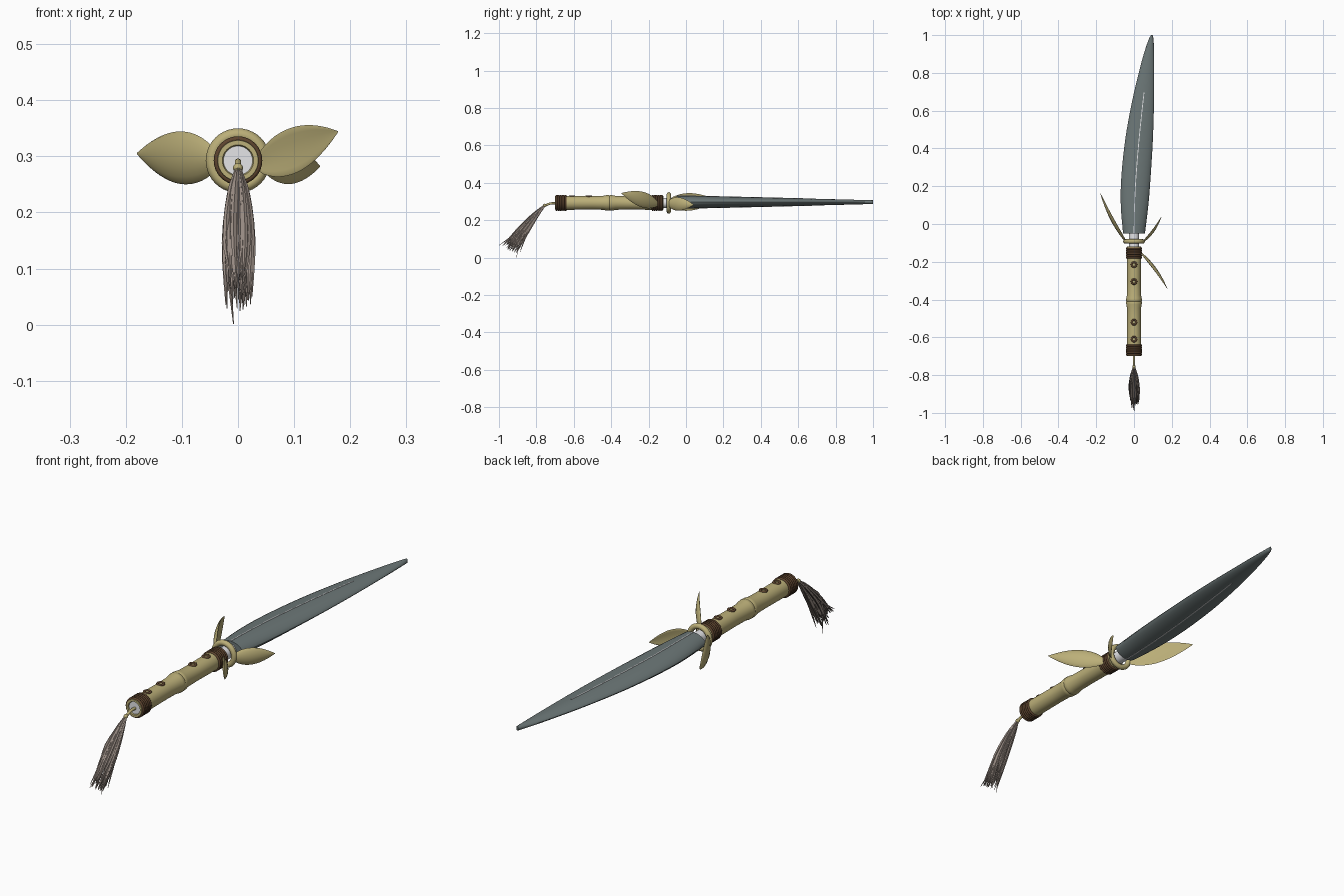
import bpy, bmesh, math, random
from mathutils import Vector

if "Cube" in bpy.data.objects:
    bpy.data.objects.remove(bpy.data.objects["Cube"])

random.seed(4)
AXIS_Z = 0.2925


def material(name, rgb):
    m = bpy.data.materials.new(name)
    m.diffuse_color = (*rgb, 1)
    m.use_nodes = True
    m.node_tree.nodes["Principled BSDF"].inputs["Base Color"].default_value = m.diffuse_color
    return m


STEEL = material("steel grey", (0.15, 0.185, 0.185))
BAMBOO = material("bamboo tan", (0.50, 0.43, 0.19))
BROWN = material("cord brown", (0.11, 0.058, 0.028))
PALE = material("pale core", (0.78, 0.78, 0.80))
HAIR = material("tassel taupe", (0.34, 0.28, 0.245))


def finish(bm, name, mat, angle=40):
    bmesh.ops.remove_doubles(bm, verts=bm.verts, dist=1e-5)
    bmesh.ops.recalc_face_normals(bm, faces=bm.faces)
    me = bpy.data.meshes.new(name)
    bm.to_mesh(me)
    bm.free()
    ob = bpy.data.objects.new(name, me)
    bpy.context.collection.objects.link(ob)
    me.materials.append(mat)
    bpy.ops.object.select_all(action='DESELECT')
    ob.select_set(True)
    bpy.context.view_layer.objects.active = ob
    bpy.ops.object.shade_smooth_by_angle(angle=math.radians(angle))
    return ob


def loft(bm, rings, cap=True):
    """Skin a list of closed rings of points."""
    vs = [[bm.verts.new(p) for p in r] for r in rings]
    n = len(vs[0])
    for a, b in zip(vs, vs[1:]):
        for i in range(n):
            bm.faces.new((a[i], a[(i + 1) % n], b[(i + 1) % n], b[i]))
    if cap:
        bm.faces.new(vs[0])
        bm.faces.new(vs[-1])


def lathe(name, profile, mat, sides=32, cap=True):
    """Turn (y, radius) pairs around the grip axis."""
    bm = bmesh.new()
    angles = [2 * math.pi * i / sides for i in range(sides)]
    loft(bm, [[(r * math.cos(a), y, AXIS_Z + r * math.sin(a)) for a in angles]
              for y, r in profile], cap)
    return finish(bm, name, mat)


def tube(bm, pts, radii, sides=6):
    rings = []
    for i, p in enumerate(pts):
        d = (pts[min(i + 1, len(pts) - 1)] - pts[max(i - 1, 0)]).normalized()
        u = d.cross(Vector((1, 0, 0))).normalized()
        v = d.cross(u)
        rings.append([p + radii[i] * (u * math.cos(k * 2 * math.pi / sides)
                                      + v * math.sin(k * 2 * math.pi / sides))
                      for k in range(sides)])
    loft(bm, rings)


def smooth_points(pts, steps=4):
    """Catmull-Rom through the given tuples."""
    P = [Vector(p) for p in pts]
    P = [2 * P[0] - P[1]] + P + [2 * P[-1] - P[-2]]
    out = []
    for i in range(1, len(P) - 2):
        a, b, c, d = P[i - 1:i + 3]
        for k in range(steps):
            t = k / steps
            out.append(0.5 * (2 * b + (c - a) * t + (2 * a - 5 * b + 4 * c - d) * t * t
                              + (3 * b - a - 3 * c + d) * t ** 3))
    return out + [P[-2]]


def torus(name, loc, major, minor, mat, rot=(0, 0, 0), seg=32, mseg=10):
    bpy.ops.mesh.primitive_torus_add(location=loc, rotation=rot, major_radius=major,
                                     minor_radius=minor, major_segments=seg, minor_segments=mseg)
    ob = bpy.context.object
    ob.name = name
    ob.data.materials.append(mat)
    bpy.ops.object.shade_smooth()
    return ob


# Hollow bamboo grip with a swollen node in the middle
lathe("grip", [(-0.695, 0.026), (-0.70, 0.028), (-0.70, 0.036), (-0.69, 0.038),
               (-0.62, 0.037), (-0.50, 0.036), (-0.445, 0.037), (-0.425, 0.041),
               (-0.413, 0.042), (-0.409, 0.040), (-0.405, 0.042), (-0.393, 0.041),
               (-0.375, 0.037), (-0.30, 0.036), (-0.20, 0.037), (-0.125, 0.038),
               (-0.12, 0.036), (-0.12, 0.026)], BAMBOO, cap=False)

# Pale core running through the grip into the blade
lathe("core", [(-0.694, 0.027), (-0.03, 0.027)], PALE)

# Cord wraps at both ends of the grip
for label, start in (("rear", -0.692), ("front", -0.178)):
    for i in range(6):
        torus(f"{label}_wrap_{i + 1}", (0, start + i * 0.0098, AXIS_Z), 0.038, 0.0053,
              BROWN, (math.pi / 2, 0, 0), mseg=8)

# Guard ring
torus("guard_ring", (0, -0.092, AXIS_Z), 0.046, 0.0115, BAMBOO, (math.pi / 2, 0, 0), 40, 12)

# Eyelets along the top of the grip
for i, y in enumerate((-0.61, -0.52, -0.305, -0.215)):
    torus(f"eyelet_{i + 1}", (0, y, AXIS_Z + 0.0355), 0.0125, 0.0052, BROWN, seg=16, mseg=8)

# Leaf-shaped blade: stations of (y, left x, right x, half thickness)
stations = smooth_points([
    (-0.05, -0.058, 0.058, 0.032), (0.10, -0.070, 0.076, 0.034), (0.25, -0.067, 0.088, 0.032),
    (0.45, -0.046, 0.100, 0.027), (0.65, -0.010, 0.106, 0.022), (0.82, 0.030, 0.107, 0.017),
    (0.92, 0.058, 0.106, 0.013), (0.98, 0.079, 0.103, 0.011), (1.0, 0.090, 0.099, 0.008)]
    and [(-0.05, -0.058, 0.058), (0.10, -0.070, 0.076), (0.25, -0.067, 0.088),
         (0.45, -0.046, 0.100), (0.65, -0.010, 0.106), (0.82, 0.030, 0.107),
         (0.92, 0.058, 0.106), (0.98, 0.079, 0.103), (1.0, 0.090, 0.099)])


def blade_half_thickness(y):
    return 0.034 - 0.024 * max(0.0, y) ** 1.1


def blade_ring(y, xl, xr):
    h, c, w = blade_half_thickness(y), (xl + xr) / 2, (xr - xl) / 2
    return [(c + w * math.cos(a), y, AXIS_Z + 0.004 + h * math.sin(a) * abs(math.sin(a)) ** 0.3)
            for a in (2 * math.pi * k / 24 for k in range(24))]


bm = bmesh.new()
loft(bm, [blade_ring(*s) for s in stations])
finish(bm, "blade", STEEL)

# Fine pale centre lines on both blade faces
for label, side in (("upper", 1), ("lower", -1)):
    bm = bmesh.new()
    line = [s for s in stations if s[0] < 0.72]
    rings = []
    for y, xl, xr in line:
        c = (xl + xr) / 2
        z = AXIS_Z + 0.004 + side * blade_half_thickness(y)
        rings.append([(c + dx, y, z + dz) for dx, dz in
                      ((-0.002, -0.001), (0.002, -0.001), (0.002, 0.001), (-0.002, 0.001))])
    loft(bm, rings)
    finish(bm, f"{label}_centre_line", PALE)


# Cupped leaves sprouting around the guard
def leaf(name, base, tip, half_width, bow):
    base, tip = Vector(base), Vector(tip)
    d = (tip - base).normalized()
    n = d.cross(Vector((0, 0, 1))).normalized()
    up = n.cross(d).normalized()
    bm = bmesh.new()
    rings = []
    for i in range(17):
        t = i / 16
        w = half_width * max(0.03, math.sin(math.pi * (0.06 + 0.94 * t ** 0.85)) ** 0.85
                             if t < 1 else 0)
        mid = base.lerp(tip, t) + n * bow * math.sin(math.pi * t)
        ring = []
        for k in range(16):
            a = 2 * math.pi * k / 16
            u = math.cos(a)
            cup = 0.22 * w * (u * u - 0.4) * (1 if bow < 0 else -1)
            ring.append(mid + up * w * u + n * (0.16 * w * math.sin(a) + cup))
        rings.append(ring)
    loft(bm, rings)
    finish(bm, name, BAMBOO)


leaf("left_leaf", (-0.038, -0.10, 0.292), (-0.18, 0.167, 0.305), 0.047, -0.008)
leaf("right_rear_leaf", (0.034, -0.15, 0.285), (0.178, -0.345, 0.344), 0.041, -0.008)
leaf("right_front_leaf", (0.042, -0.10, 0.29), (0.146, 0.04, 0.282), 0.036, 0.008)

# Hanging cord and its knot
bm = bmesh.new()
tube(bm, smooth_points([(0, -0.685, 0.290), (0, -0.725, 0.289), (0, -0.765, 0.272)]),
     [0.006] * 9, 10)
finish(bm, "tassel_cord", BAMBOO)
bpy.ops.mesh.primitive_uv_sphere_add(segments=12, ring_count=8, radius=0.009,
                                     location=(0, -0.755, 0.279))
bpy.context.object.name = "tassel_knot"
bpy.context.object.data.materials.append(BAMBOO)
bpy.ops.object.shade_smooth()

# Tassel strands fanning out and down
bm = bmesh.new()
across = Vector((0, -0.85, 0.5))
for i in range(64):
    a, r = random.uniform(0, 2 * math.pi), math.sqrt(random.random())
    x, s = r * math.cos(a), r * math.sin(a)
    s2 = max(-1, min(1, s + random.uniform(-0.3, 0.3)))
    slip = random.uniform(-0.035, 0.012)
    end = Vector((0.022 * x + random.uniform(-0.006, 0.006), -0.936, 0.045))
    end += across * 0.052 * s2 + Vector((0, -0.4, -0.9)) * slip
    end.y, end.z = max(end.y, -0.998), max(end.z, 0.002)
    if i == 0:
        end = Vector((0, -0.999, 0.066))
    if i == 1:
        end = Vector((-0.008, -0.905, 0.001))
    path = smooth_points([
        Vector((0.004 * x, -0.757, 0.277)) + across * 0.004 * s,
        Vector((0.018 * x, -0.802, 0.230)) + across * 0.015 * s,
        Vector((0.027 * x, -0.866, 0.150)) + across * 0.031 * s, end], 3)
    tube(bm, path, [0.0025, 0.0032, 0.004, 0.0045, 0.005, 0.0052, 0.0052,
                    0.0045, 0.003, 0.0008], 5)
finish(bm, "tassel", HAIR, 60)
